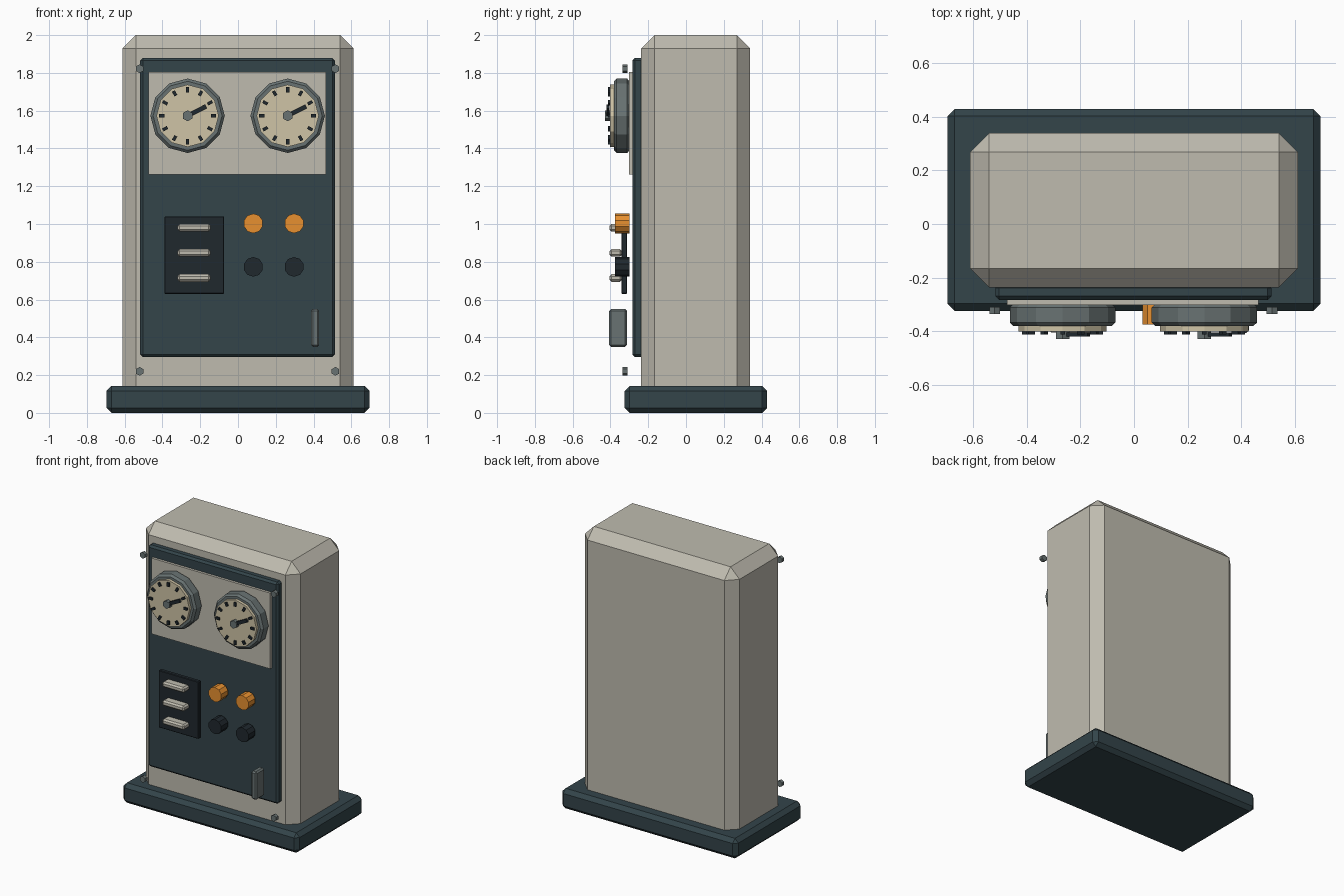
import bpy, bmesh, math
from mathutils import Matrix

if "Cube" in bpy.data.objects:
    bpy.data.objects.remove(bpy.data.objects["Cube"])


def mat(name, r, g, b):
    m = bpy.data.materials.new(name)
    m.diffuse_color = (r, g, b, 1)
    m.use_nodes = True
    m.node_tree.nodes["Principled BSDF"].inputs["Base Color"].default_value = m.diffuse_color
    return m


TEAL = mat("dark_teal", 0.033, 0.058, 0.068)
LIGHT = mat("warm_grey", 0.52, 0.50, 0.43)
CREAM = mat("cream", 0.62, 0.55, 0.38)
ORANGE = mat("orange", 0.80, 0.28, 0.03)
DARK = mat("near_black", 0.014, 0.021, 0.027)
METAL = mat("metal_grey", 0.14, 0.17, 0.17)


def finish(name, bm, material, bevel):
    if bevel:
        sharp = [e for e in bm.edges if e.calc_face_angle(0) > 1.0]
        bmesh.ops.bevel(bm, geom=sharp, offset=bevel, segments=1,
                        affect='EDGES', profile=0.5)
    me = bpy.data.meshes.new(name)
    bm.to_mesh(me)
    bm.free()
    me.materials.append(material)
    ob = bpy.data.objects.new(name, me)
    bpy.context.collection.objects.link(ob)
    return ob


def box(name, x, y, z, material, bevel=0.0):
    """Box from (min, max) pairs, with one flat chamfer."""
    bm = bmesh.new()
    bmesh.ops.create_cube(bm, size=1)
    size = [b - a for a, b in (x, y, z)]
    mid = [(a + b) / 2 for a, b in (x, y, z)]
    bmesh.ops.scale(bm, vec=size, verts=bm.verts)
    bmesh.ops.translate(bm, vec=mid, verts=bm.verts)
    return finish(name, bm, material, bevel)


def disc(name, x, z, y, r, sides, material, bevel=0.0):
    """Cylinder lying along y between the two y values."""
    bm = bmesh.new()
    m = Matrix.Translation((x, (y[0] + y[1]) / 2, z)) @ Matrix.Rotation(math.pi / 2, 4, 'X')
    bmesh.ops.create_cone(bm, cap_ends=True, segments=sides, radius1=r, radius2=r,
                          depth=y[1] - y[0], matrix=m)
    return finish(name, bm, material, bevel)


def bar(name, x, z, angle, r, y, length, width, material):
    """Small radial bar at distance r from a dial centre."""
    bm = bmesh.new()
    m = (Matrix.Translation((x, (y[0] + y[1]) / 2, z)) @ Matrix.Rotation(-angle, 4, 'Y')
         @ Matrix.Translation((r, 0, 0)) @ Matrix.Diagonal((length, y[1] - y[0], width, 1)))
    bmesh.ops.create_cube(bm, size=1, matrix=m)
    return finish(name, bm, material, 0)


# Plinth, cabinet, door and gauge plate
box("base", (-0.697, 0.697), (-0.325, 0.43), (0, 0.143), TEAL, 0.027)
box("cabinet", (-0.612, 0.612), (-0.238, 0.34), (0.02, 2.0), LIGHT, 0.071)
box("door_panel", (-0.518, 0.513), (-0.284, -0.225), (0.295, 1.88), TEAL, 0.014)
box("gauge_plate", (-0.474, 0.466), (-0.302, -0.28), (1.262, 1.804), LIGHT)

# Two gauges with dial, ticks, needle and hub
for gx, side in ((-0.267, "left"), (0.263, "right")):
    gz = 1.573
    disc(side + "_gauge_body", gx, gz, (-0.382, -0.298), 0.197, 12, METAL, 0.014)
    disc(side + "_gauge_dial", gx, gz, (-0.402, -0.375), 0.165, 12, CREAM)
    for i in range(12):
        bar(side + "_gauge_tick", gx, gz, i * math.pi / 6, 0.137,
            (-0.413, -0.4), 0.028, 0.017, DARK)
    bar(side + "_gauge_needle", gx, gz, math.radians(27), 0.055,
        (-0.421, -0.406), 0.11, 0.024, DARK)
    disc(side + "_gauge_hub", gx, gz, (-0.43, -0.4), 0.029, 6, METAL)

# Switch block with three sliders
box("switch_plate", (-0.39, -0.073), (-0.342, -0.312), (0.63, 1.04), DARK, 0.004)
for sz in (0.98, 0.847, 0.714):
    box("slider_switch", (-0.32, -0.145), (-0.406, -0.338), (sz - 0.02, sz + 0.02), LIGHT, 0.011)

# Round push buttons
for bx in (0.081, 0.297):
    disc("orange_button", bx, 1.003, (-0.376, -0.3), 0.052, 10, ORANGE)
    disc("dark_button", bx, 0.773, (-0.376, -0.3), 0.052, 10, DARK)

# Door handle and corner bolts
box("door_handle", (0.386, 0.43), (-0.407, -0.312), (0.35, 0.55), METAL, 0.01)
for bx in (-0.521, 0.516):
    for bz in (0.22, 1.822):
        disc("corner_bolt", bx, bz, (-0.336, -0.31), 0.023, 6, METAL)
